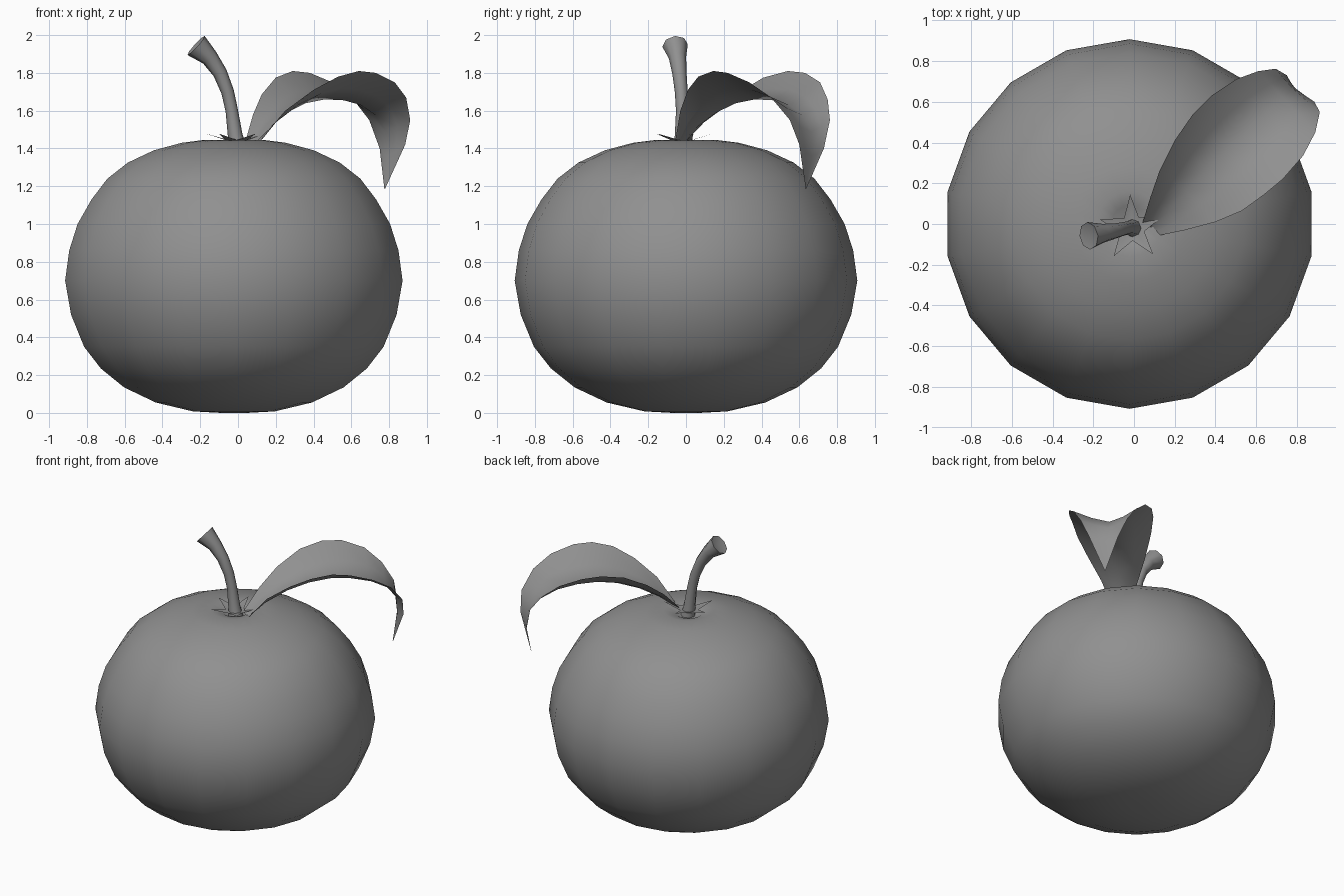
import bpy, math
from mathutils import Vector

if "Cube" in bpy.data.objects:
    bpy.data.objects.remove(bpy.data.objects["Cube"])

# dark grey shared by all parts
grey = bpy.data.materials.new("dark_grey")
grey.diffuse_color = (0.28, 0.28, 0.28, 1)
grey.use_nodes = True
grey.node_tree.nodes["Principled BSDF"].inputs["Base Color"].default_value = grey.diffuse_color


def make(name, verts, faces, angle=60):
    me = bpy.data.meshes.new(name)
    me.from_pydata([tuple(v) for v in verts], [], faces)
    me.update()
    me.materials.append(grey)
    ob = bpy.data.objects.new(name, me)
    bpy.context.collection.objects.link(ob)
    bpy.ops.object.select_all(action='DESELECT')
    ob.select_set(True)
    bpy.context.view_layer.objects.active = ob
    bpy.ops.object.shade_smooth_by_angle(angle=math.radians(angle))
    return ob


def skin(rows, n):
    """Quads joining consecutive closed rings of n vertices."""
    return [(r * n + i, r * n + (i + 1) % n, (r + 1) * n + (i + 1) % n, (r + 1) * n + i)
            for r in range(rows - 1) for i in range(n)]


# fruit body: 18-sided lathe with a dimple around the stem
profile = [(0.07, 0.0), (0.22, 0.008), (0.42, 0.055), (0.59, 0.135), (0.715, 0.235),
           (0.805, 0.35), (0.875, 0.52), (0.907, 0.70), (0.885, 0.86), (0.84, 1.0),
           (0.765, 1.13), (0.68, 1.24), (0.57, 1.325), (0.43, 1.39), (0.28, 1.43),
           (0.16, 1.445), (0.09, 1.43), (0.04, 1.40)]
n = 18
verts = [(-0.022 + r * math.cos(math.radians(90 + 20 * i)),
          r * math.sin(math.radians(90 + 20 * i)), z)
         for r, z in profile for i in range(n)]
faces = skin(len(profile), n)
faces += [tuple(reversed(range(n))), tuple(range(len(verts) - n, len(verts)))]
make("fruit_body", verts, faces)

# stem: tapered tube along a bent path, flared at the cut end
path = [((0.0, -0.02, 1.39), 0.05), ((-0.015, -0.02, 1.47), 0.039),
        ((-0.033, -0.02, 1.60), 0.033), ((-0.055, -0.025, 1.70), 0.034),
        ((-0.095, -0.035, 1.80), 0.038), ((-0.15, -0.045, 1.88), 0.046),
        ((-0.222, -0.058, 1.945), 0.068)]
n = 8
verts = []
for k, (p, r) in enumerate(path):
    t = Vector(path[min(k + 1, len(path) - 1)][0]) - Vector(path[max(k - 1, 0)][0])
    t.normalize()
    u = Vector((0, 1, 0)).cross(t).normalized()
    v = t.cross(u)
    for i in range(n):
        a = 2 * math.pi * i / n
        verts.append(Vector(p) + r * (math.cos(a) * u + math.sin(a) * v))
faces = skin(len(path), n)
# slightly hollow cut end
end = len(verts) - n
verts.append(Vector(path[-1][0]) - t * 0.015)
faces += [(end + i, end + (i + 1) % n, end + n) for i in range(n)]
make("stem", verts, faces, 60)

# calyx: five pointed sepals with raised tips
verts = [(-0.01, -0.015, 1.43)]
for i in range(10):
    a = math.radians(93 + 36 * i)
    r, z = (0.165, 1.478) if i % 2 == 0 else (0.062, 1.445)
    verts.append((-0.01 + r * math.cos(a), -0.02 + r * math.sin(a), z))
make("calyx", verts, [(0, 1 + i, 1 + (i + 1) % 10) for i in range(10)], 20)

# leaf: folded blade lofted between left edge, midrib and right edge
left = [(0.04, 0.0, 1.44), (0.08, 0.13, 1.58), (0.125, 0.26, 1.685), (0.2, 0.41, 1.775),
        (0.29, 0.54, 1.81), (0.38, 0.63, 1.80), (0.5, 0.71, 1.75), (0.61, 0.75, 1.66),
        (0.695, 0.762, 1.55), (0.75, 0.73, 1.40), (0.775, 0.635, 1.185)]
mid = [(0.09, -0.02, 1.43), (0.17, 0.06, 1.515), (0.26, 0.16, 1.59), (0.36, 0.265, 1.64),
       (0.46, 0.365, 1.66), (0.56, 0.46, 1.655), (0.65, 0.545, 1.63), (0.73, 0.62, 1.575),
       (0.78, 0.665, 1.49), (0.79, 0.668, 1.36), (0.776, 0.636, 1.186)]
right = [(0.13, -0.055, 1.45), (0.25, -0.03, 1.60), (0.40, 0.01, 1.71), (0.53, 0.065, 1.78),
         (0.64, 0.145, 1.81), (0.73, 0.22, 1.80), (0.83, 0.335, 1.75), (0.89, 0.45, 1.67),
         (0.912, 0.55, 1.55), (0.885, 0.60, 1.42), (0.778, 0.634, 1.185)]
verts = []
for l, m, r in zip(left, mid, right):
    l, m, r = Vector(l), Vector(m), Vector(r)
    sag = ((l + r) / 2 - m) * 0.12
    verts += [l, (l + m) / 2 - sag, m, (m + r) / 2 - sag, r]
faces = [(k * 5 + i, k * 5 + i + 1, k * 5 + i + 6, k * 5 + i + 5)
         for k in range(len(mid) - 1) for i in range(4)]
make("leaf", verts, faces)
